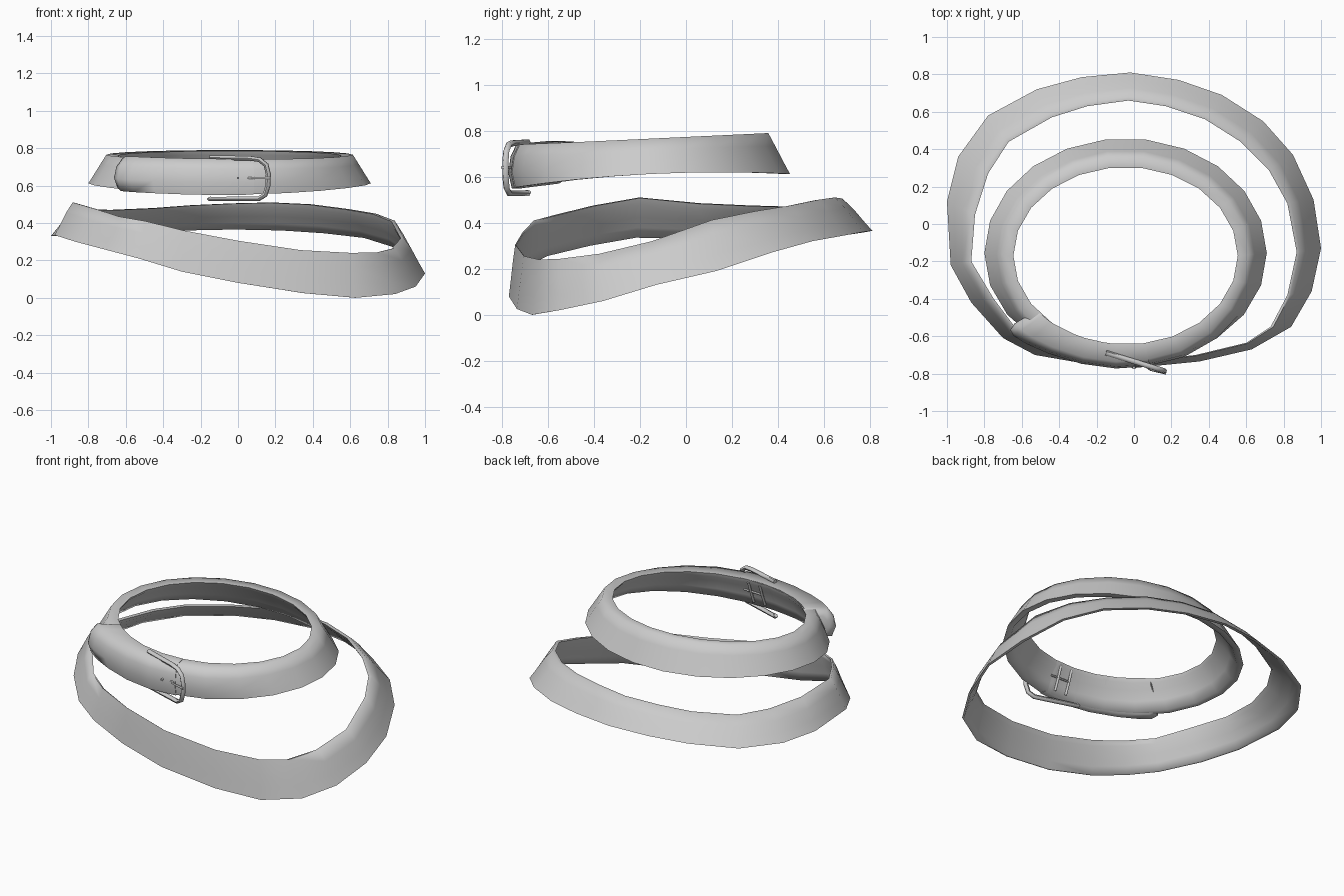
import bpy, bmesh, math
from mathutils import Vector

if "Cube" in bpy.data.objects:
    bpy.data.objects.remove(bpy.data.objects["Cube"])

grey = bpy.data.materials.new("grey")
grey.diffuse_color = (0.6, 0.6, 0.6, 1)
grey.use_nodes = True
grey.node_tree.nodes["Principled BSDF"].inputs["Base Color"].default_value = grey.diffuse_color


def finish(ob, angle):
    ob.data.materials.append(grey)
    bpy.ops.object.select_all(action='DESELECT')
    ob.select_set(True)
    bpy.context.view_layer.objects.active = ob
    bpy.ops.object.shade_smooth_by_angle(angle=math.radians(angle))


def loft(name, sections, closed):
    """Skin a row of closed cross-sections into one strap."""
    bm = bmesh.new()
    rows = [[bm.verts.new(p) for p in s] for s in sections]
    n = len(rows[0])
    for i in range(len(rows) if closed else len(rows) - 1):
        a, b = rows[i], rows[(i + 1) % len(rows)]
        for j in range(n):
            k = (j + 1) % n
            bm.faces.new((a[j], a[k], b[k], b[j]))
    if not closed:
        bm.faces.new(rows[0])
        bm.faces.new(rows[-1])
    bmesh.ops.recalc_face_normals(bm, faces=bm.faces)
    me = bpy.data.meshes.new(name)
    bm.to_mesh(me)
    bm.free()
    ob = bpy.data.objects.new(name, me)
    bpy.context.collection.objects.link(ob)
    finish(ob, 75)


def section(low, high, profile):
    """Place (inward, upward) profile fractions between two edge points."""
    return [(low[0] + (high[0] - low[0]) * s, low[1] + (high[1] - low[1]) * s,
             low[2] + (high[2] - low[2]) * h) for s, h in profile]


# Lower belt: outer bottom edge and inner top edge around the loop
LOWER = [
    (-.02, .81, .365, -.03, .66, .505), (.24, .77, .36, .17, .63, .51),
    (.47, .69, .345, .38, .56, .50), (.69, .55, .32, .57, .44, .475),
    (.85, .37, .27, .72, .29, .45), (.96, .13, .19, .82, .11, .412),
    (1.0, -.13, .13, .87, -.15, .32), (.95, -.36, .06, .82, -.38, .265),
    (.84, -.55, .02, .73, -.55, .243), (.63, -.67, 0, .60, -.635, .24),
    (.35, -.735, .025, .33, -.70, .255), (0, -.77, .08, 0, -.738, .305),
    (-.3, -.74, .14, -.29, -.705, .36), (-.53, -.70, .21, -.49, -.655, .41),
    (-.7, -.61, .255, -.63, -.56, .435), (-.87, -.42, .30, -.75, -.40, .475),
    (-.98, -.22, .335, -.87, -.2, .51), (-1, .12, .33, -.85, .05, .485),
    (-.94, .36, .33, -.78, .27, .475), (-.78, .58, .335, -.67, .44, .47),
    (-.52, .72, .35, -.44, .57, .48), (-.28, .785, .36, -.25, .63, .495)]
THIN = [(0, 0), (.25, .3), (.55, .68), (.87, 1), (1, .985),
        (.9, .82), (.6, .5), (.35, .25), (.13, .0)]
loft("lower_belt", [section(r[:3], r[3:], THIN) for r in LOWER], True)


# Upper belt: slanted at the back, bulging and more upright at the front
SLANT = [(0, 0), (.2, .32), (.42, .68), (.62, 1), (1, .97),
         (.93, .85), (.72, .65), (.5, .32), (.25, 0)]
BULGE = [(.12, 0), (.0, .35), (.08, .72), (.28, 1), (1, .98),
         (.95, .85), (.75, .65), (.58, .32), (.42, 0)]


def upper_section(a, out=0, up=0, bulge=None):
    c, t = math.cos(a), math.sin(a)
    w = min(1, max(0, (-t - .45) / .5)) if bulge is None else bulge
    low = (-.045 + (.755 + out) * c, -.155 + (.613 + out) * t, .612 + .03 * t - .03 * t * t - up)
    high = (-.045 + .6 * c, -.17 + .475 * t, .765 + .025 * t + up)
    mix = [(p[0] + (q[0] - p[0]) * w, p[1] + (q[1] - p[1]) * w) for p, q in zip(SLANT, BULGE)]
    return section(low, high, mix)


loft("upper_belt", [upper_section(math.tau * i / 22) for i in range(22)], True)

# Overlapping strap end, bulging at its left fold
flap = []
for deg, out, up in ((218, .0, -.03), (219, .04, -.005), (222, .05, .008), (228, .04, .008),
                     (238, .022, .006), (252, .01, .004), (266, .006, .003), (280, .002, .002)):
    flap.append(upper_section(math.radians(deg), out, up, 1))
loft("strap_overlap", flap, False)


def wire(name, pts, radius):
    """Round bar along a path."""
    cu = bpy.data.curves.new(name, 'CURVE')
    cu.dimensions = '3D'
    cu.bevel_depth = radius
    cu.bevel_resolution = 1
    cu.use_fill_caps = True
    sp = cu.splines.new('POLY')
    sp.points.add(len(pts) - 1)
    for p, q in zip(sp.points, pts):
        p.co = (*q, 1)
    tmp = bpy.data.objects.new(name + "_path", cu)
    bpy.context.collection.objects.link(tmp)
    me = bpy.data.meshes.new_from_object(tmp.evaluated_get(bpy.context.evaluated_depsgraph_get()))
    bpy.data.objects.remove(tmp)
    me.name = name
    ob = bpy.data.objects.new(name, me)
    bpy.context.collection.objects.link(ob)
    finish(ob, 60)


def on_buckle(x, z, lift=0):
    return Vector((x, -.735 - .31 * x - lift, z))


# Buckle frame, open towards the strap
frame = [(-.155, .535), (-.15, .528), (.0, .529), (.11, .529), (.145, .55), (.16, .6), (.162, .66),
         (.15, .71), (.115, .738), (.06, .746), (-.06, .748), (-.15, .75)]
wire("buckle_frame", [on_buckle(x, z) for x, z in frame], .014)
# Prong and the peg in the strap hole
wire("buckle_prong", [on_buckle(.05, .64, .0), on_buckle(.09, .64, .016), on_buckle(.172, .64, .01)], .007)
wire("strap_peg", [(0, -.72, .64), (0, -.775, .64)], .007)
# Fittings on the inside of the strap
for x in (-.07, .01):
    wire("inner_bar", [(x, -.70, .575), (x, -.67, .65), (x, -.645, .72)], .008)
wire("inner_prong", [(-.07, -.67, .65), (.06, -.675, .65)], .006)
